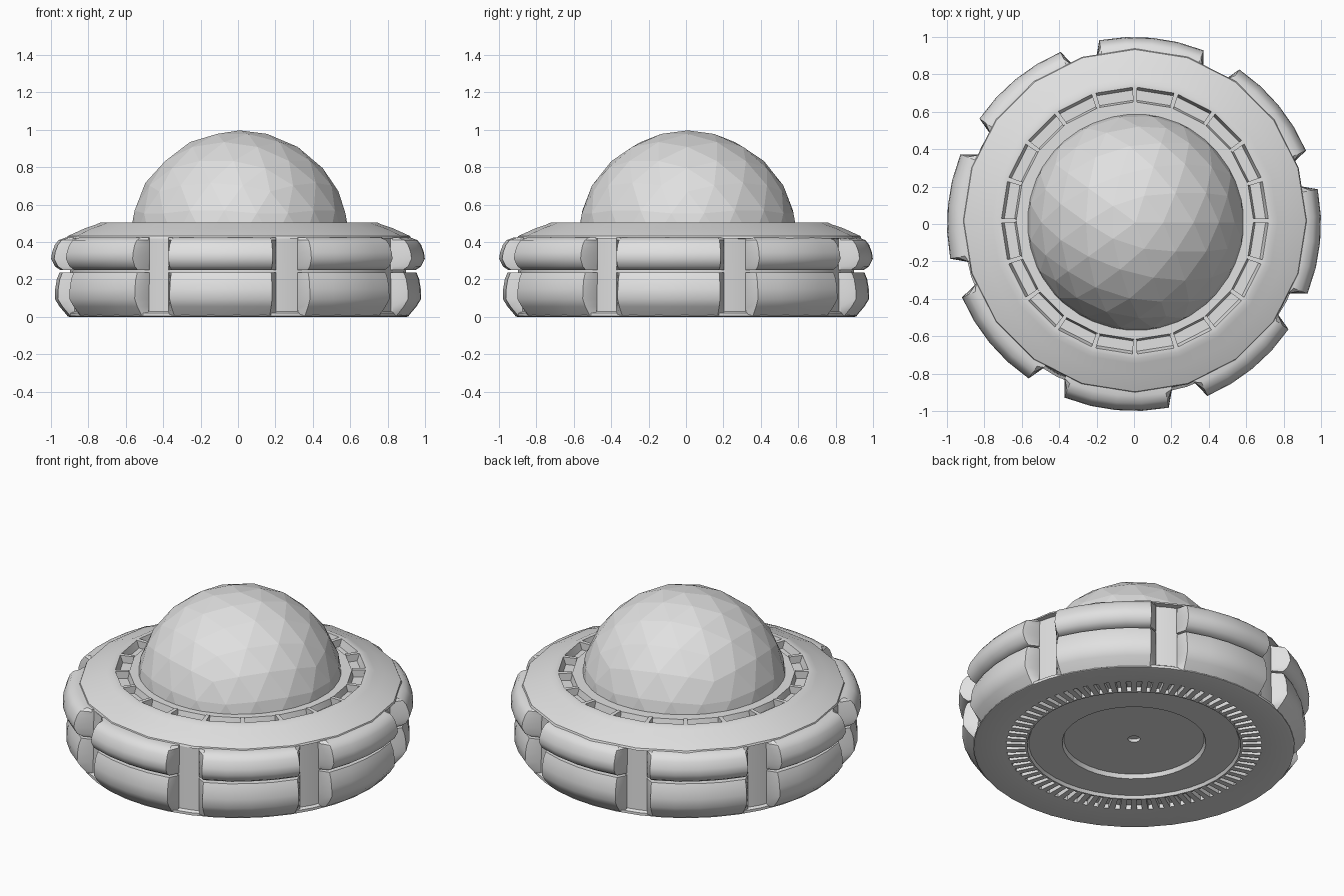
import bpy, bmesh
from math import sin, cos, radians, tau

cube = bpy.data.objects.get("Cube")
if cube:
    bpy.data.objects.remove(cube)

grey = bpy.data.materials.new("light grey")
grey.use_nodes = True
colour = (0.75, 0.75, 0.75, 1)
grey.diffuse_color = colour
grey.node_tree.nodes["Principled BSDF"].inputs["Base Color"].default_value = colour


def finish(name, bm, smooth=35):
    bmesh.ops.recalc_face_normals(bm, faces=bm.faces)
    mesh = bpy.data.meshes.new(name)
    bm.to_mesh(mesh)
    bm.free()
    mesh.materials.append(grey)
    ob = bpy.data.objects.new(name, mesh)
    bpy.context.collection.objects.link(ob)
    bpy.ops.object.select_all(action='DESELECT')
    ob.select_set(True)
    bpy.context.view_layer.objects.active = ob
    if smooth:
        bpy.ops.object.shade_smooth_by_angle(angle=radians(smooth))
    return ob


def arc(bm, profile, stations):
    """Sweep a closed (radius, height) profile through (angle, radius limit) stations."""
    rows = []
    for angle, limit in stations:
        a = radians(angle)
        rows.append([bm.verts.new((min(r, limit) * cos(a), min(r, limit) * sin(a), z))
                     for r, z in profile])
    n = len(profile)
    for p, q in zip(rows, rows[1:]):
        for j in range(n):
            k = (j + 1) % n
            bm.faces.new((p[j], p[k], q[k], q[j]))
    bm.faces.new(rows[0])
    bm.faces.new(rows[-1])


def lathe(name, profile, sides):
    """Full turn of an open (radius, height) profile."""
    bm = bmesh.new()
    verts = [bm.verts.new((r, 0, z)) for r, z in profile]
    edges = [bm.edges.new(pair) for pair in zip(verts, verts[1:])]
    bmesh.ops.spin(bm, geom=verts + edges, cent=(0, 0, 0), axis=(0, 0, 1),
                   angle=tau, steps=sides, use_duplicate=False)
    bmesh.ops.remove_doubles(bm, verts=bm.verts, dist=0.0005)
    return finish(name, bm)


def repeat(name, profile, count, start, stations):
    bm = bmesh.new()
    for i in range(count):
        centre = start + 360 * i / count
        arc(bm, profile, [(centre + a, limit) for a, limit in stations])
    return finish(name, bm)


# Drum: dished underside with hub hole and slot trench, then the side wall
lathe("drum", [
    (0, 0.075), (0.035, 0.075), (0.035, 0.055), (0.40, 0.055), (0.41, 0.03),
    (0.60, 0.03), (0.61, 0.012), (0.62, 0.012), (0.62, 0.04), (0.73, 0.04),
    (0.73, 0.012), (0.90, 0.0), (0.915, 0.004), (0.915, 0.02), (0.90, 0.03),
    (0.895, 0.42), (0, 0.42)], 40)
flat = [(-1.4, 2), (1.4, 2)]
repeat("underside_bars", [(0.61, 0.012), (0.735, 0.012), (0.735, 0.045), (0.61, 0.045)],
       72, 0, flat)

# Deck: sloped ring with a raised lip and a window trench
SHIFT = (0.005, 0.018, 0)
deck = lathe("deck", [
    (0.85, 0.415), (0.92, 0.42), (0.915, 0.432), (0.82, 0.475), (0.765, 0.493),
    (0.74, 0.505), (0.715, 0.505), (0.70, 0.46), (0.645, 0.46), (0.635, 0.498),
    (0.54, 0.498), (0, 0.498)], 20)
deck.location = SHIFT
dividers = repeat("window_dividers", [(0.635, 0.45), (0.72, 0.45), (0.72, 0.505), (0.635, 0.505)],
                  20, 0, [(-1, 2), (1, 2)])
dividers.location = SHIFT

# Armour pads with sloped ends: a bulging upper roll over a taller lower panel
PAD_START = -5.6
pad = [(-18.6, 0.905), (-16.3, 2), (-8, 2), (0, 2), (8, 2), (16.3, 2), (18.6, 0.905)]
repeat("upper_pads", [
    (0.87, 0.25), (0.95, 0.25), (0.98, 0.27), (1.0, 0.31), (0.995, 0.345),
    (0.98, 0.385), (0.96, 0.41), (0.92, 0.425), (0.87, 0.425)], 8, PAD_START, pad)
repeat("lower_pads", [
    (0.87, 0.008), (0.915, 0.008), (0.955, 0.055), (0.98, 0.095), (0.978, 0.15),
    (0.97, 0.20), (0.955, 0.238), (0.87, 0.238)], 8, PAD_START, pad)

# Faceted dome, cut flat at the deck
bm = bmesh.new()
bmesh.ops.create_icosphere(bm, subdivisions=3, radius=0.592)
bmesh.ops.translate(bm, verts=bm.verts, vec=(0.008, 0.009, 0.405))
bmesh.ops.bisect_plane(bm, geom=bm.verts[:] + bm.edges[:] + bm.faces[:],
                       plane_co=(0, 0, 0.49), plane_no=(0, 0, 1), clear_inner=True)
finish("dome", bm, smooth=0)
